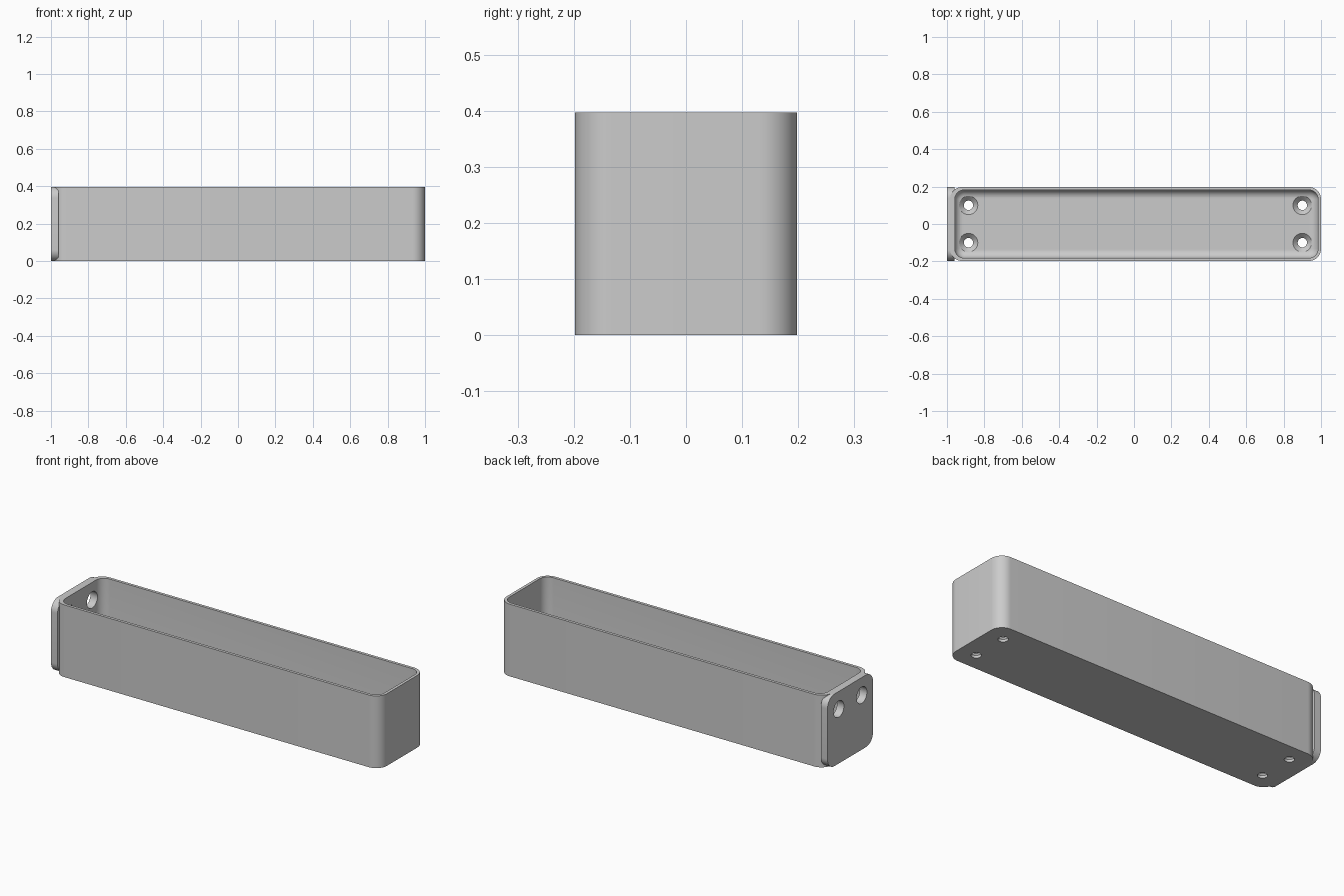
import bpy, bmesh, math
from mathutils import Vector

cube = bpy.data.objects.get("Cube")
if cube:
    bpy.data.objects.remove(cube, do_unlink=True)

W, H = 0.198, 0.397          # half depth and height of the tray
WALL, FLOOR = 0.016, 0.04
HOLE_Y = 0.1

grey = bpy.data.materials.new("light grey")
grey.use_nodes = True
colour = (0.6, 0.6, 0.6, 1)
grey.diffuse_color = colour
grey.node_tree.nodes["Principled BSDF"].inputs["Base Color"].default_value = colour


def rounded(u0, u1, v0, v1, r, seg=12):
    """Counter-clockwise outline of a rounded rectangle."""
    corners = ((u1 - r, v1 - r), (u0 + r, v1 - r), (u0 + r, v0 + r), (u1 - r, v0 + r))
    return [(cu + r * math.cos(a), cv + r * math.sin(a))
            for i, (cu, cv) in enumerate(corners)
            for a in [(i + k / seg) * math.pi / 2 for k in range(seg + 1)]]


def circle(cu, cv, r, n=40):
    return [(cu + r * math.cos(2 * math.pi * k / n), cv + r * math.sin(2 * math.pi * k / n))
            for k in range(n)]


def loft(name, loops):
    """Skin successive loops of points and cap both ends."""
    bm = bmesh.new()
    rings = [[bm.verts.new(p) for p in loop] for loop in loops]
    for a, b in zip(rings, rings[1:]):
        for i in range(len(a)):
            j = (i + 1) % len(a)
            bm.faces.new((a[i], a[j], b[j], b[i]))
    bm.faces.new(rings[0][::-1])
    bm.faces.new(rings[-1])
    bmesh.ops.recalc_face_normals(bm, faces=bm.faces[:])
    mesh = bpy.data.meshes.new(name)
    bm.to_mesh(mesh)
    bm.free()
    obj = bpy.data.objects.new(name, mesh)
    bpy.context.collection.objects.link(obj)
    mesh.materials.append(grey)
    return obj


def upright(outline, z):
    return [Vector((u, v, z)) for u, v in outline]


def sideways(outline, x):
    return [Vector((x, u, v)) for u, v in outline]


def select_only(obj):
    bpy.ops.object.select_all(action='DESELECT')
    obj.select_set(True)
    bpy.context.view_layer.objects.active = obj


def cut(obj, cutters):
    select_only(obj)
    for c in cutters:
        mod = obj.modifiers.new("hole", 'BOOLEAN')
        mod.operation, mod.solver, mod.object = 'DIFFERENCE', 'EXACT', c
        bpy.ops.object.modifier_apply(modifier=mod.name)


# Tray: outer shell, rim, inner wall and filleted floor in one skin
X0, X1, R = -0.984, 1.0, 0.066
inner = (-0.958, X1 - WALL, -W + WALL, W - WALL)
inner_r, fillet = 0.05, 0.044
outer = rounded(X0, X1, -W, W, R)
loops = [upright(outer, 0), upright(outer, H)]
loops.append(upright(rounded(*inner, inner_r), H))
for k in range(9):
    a = k / 8 * math.pi / 2
    d = fillet * (1 - math.cos(a))
    ring = rounded(inner[0] + d, inner[1] - d, inner[2] + d, inner[3] - d, inner_r - d)
    loops.append(upright(ring, FLOOR + fillet * (1 - math.sin(a))))
tray = loft("tray", loops)

# End plate with rounded corners
outline = rounded(-W, W, 0, H, 0.06)
plate = loft("end_plate", [sideways(outline, -1), sideways(outline, -0.96)])

# Countersunk holes in the floor
sinks = []
for x in (-0.885, 0.9):
    for y in (-HOLE_Y, HOLE_Y):
        profile = ((-0.1, 0.025), (0.014, 0.025), (FLOOR, 0.05), (0.12, 0.05))
        sinks.append(loft("floor_hole_cutter", [upright(circle(x, y, r), z) for z, r in profile]))

# Straight holes through the end wall and plate
bores = [loft("end_hole_cutter", [sideways(circle(y, 0.3, 0.045), x) for x in (-1.1, -0.9)])
         for y in (-HOLE_Y, HOLE_Y)]

cut(tray, sinks + bores)
cut(plate, bores)
for c in sinks + bores:
    bpy.data.objects.remove(c, do_unlink=True)

for obj in (tray, plate):
    select_only(obj)
    bpy.ops.object.shade_smooth_by_angle(angle=math.radians(30))
